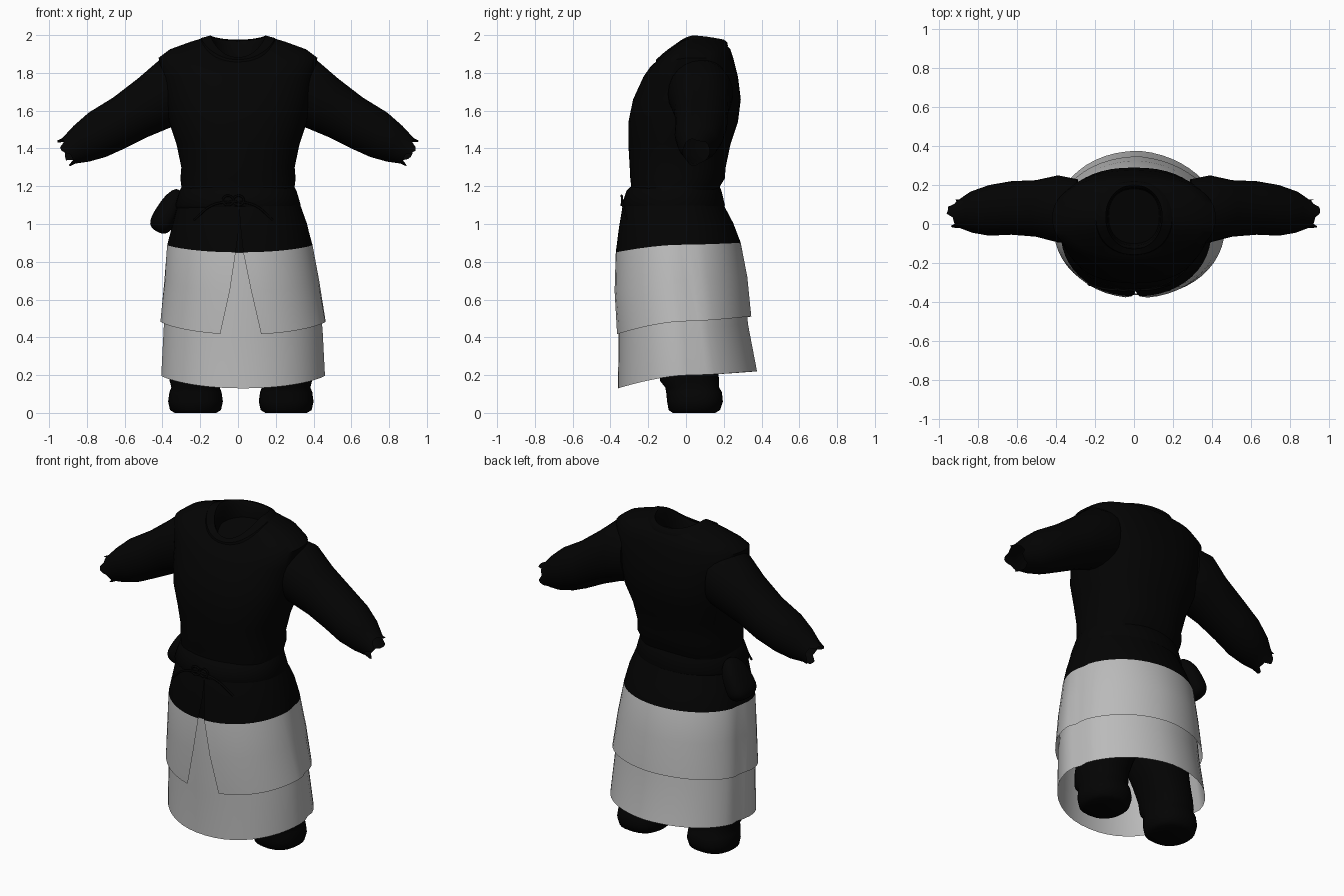
import bpy, bmesh, math, random
from mathutils import Vector

random.seed(3)
cube = bpy.data.objects.get("Cube")
if cube:
    bpy.data.objects.remove(cube, do_unlink=True)


def material(name, value):
    m = bpy.data.materials.new(name)
    m.use_nodes = True
    color = (value, value, value, 1)
    m.diffuse_color = color
    bsdf = m.node_tree.nodes["Principled BSDF"]
    bsdf.inputs["Base Color"].default_value = color
    bsdf.inputs["Roughness"].default_value = 0.9
    return m


BLACK = material("black cloth", 0.001)
GREY = material("grey cloth", 0.5)


def smooth(obj, angle=50):
    bpy.ops.object.select_all(action="DESELECT")
    obj.select_set(True)
    bpy.context.view_layer.objects.active = obj
    bpy.ops.object.shade_smooth_by_angle(angle=math.radians(angle))


def loft(name, rings, mats, closed=True, cap_start=False, cap_end=False, rule=None):
    """Skin a list of point rings; rule(row) gives the material index."""
    bm = bmesh.new()
    rows = [[bm.verts.new(p) for p in ring] for ring in rings]
    n = len(rows[0])
    for r in range(len(rows) - 1):
        for i in range(n if closed else n - 1):
            j = (i + 1) % n
            f = bm.faces.new((rows[r][i], rows[r][j], rows[r + 1][j], rows[r + 1][i]))
            f.material_index = rule(r) if rule else 0
    if cap_start:
        bm.faces.new(rows[0])
    if cap_end:
        bm.faces.new(rows[-1])
    bmesh.ops.recalc_face_normals(bm, faces=bm.faces)
    mesh = bpy.data.meshes.new(name)
    bm.to_mesh(mesh)
    bm.free()
    for m in mats:
        mesh.materials.append(m)
    obj = bpy.data.objects.new(name, mesh)
    bpy.context.collection.objects.link(obj)
    smooth(obj)
    return obj


def section(z, cx, hw, yf, yb, front=0.0, back=0.0, power=2.0, gap=None, crease=0.0,
            pinch=0.0, seg=48):
    """Horizontal rounded section; front and back shift the height there,
    gap opens the front, crease grooves the sides, pinch flattens the back left."""
    pts = []
    cy, hy = (yf + yb) / 2, (yb - yf) / 2
    start, end = (gap * 0.78, gap) if gap else (0, 0)
    count = seg + 1 if gap is not None else seg
    for i in range(count):
        a = -math.pi / 2 + start + i / seg * (2 * math.pi - start - end)
        c, s = math.cos(a), math.sin(a)
        e = 2 / power
        x = math.copysign(abs(c) ** e, c) * hw
        y = math.copysign(abs(s) ** e, s) * hy
        x *= 1 - crease * math.exp(-((y - 0.04) / 0.04) ** 2)
        if c > 0 and s > 0:
            x *= 1 - 2 * pinch * c * s
            y *= 1 - 2 * pinch * c * s
        pts.append((cx + x, cy + y, z + (front if s < 0 else back) * abs(s) ** 1.5))
    return pts


# Tunic body, ending in a dipped neckline with an inner lining
torso = [section(z, 0, w, f, b, df, db, 2.3) for z, w, f, b, df, db in [
    (.80, .27, -.27, .15, 0, 0), (1.06, .29, -.29, .16, 0, 0), (1.2, .30, -.29, .18, 0, 0),
    (1.24, .305, -.295, .205, 0, 0), (1.3, .30, -.298, .21, 0, 0),
    (1.42, .325, -.305, .235, 0, 0),
    (1.54, .365, -.305, .275, 0, 0), (1.66, .385, -.28, .29, 0, 0),
    (1.78, .405, -.225, .275, 0, 0), (1.88, .42, -.19, .25, -.05, 0),
    (1.925, .36, -.17, .235, -.075, 0), (1.965, .25, -.15, .215, -.1, -.02),
    (1.995, .15, -.125, .2, -.12, -.025), (1.97, .135, -.11, .185, -.12, -.02),
    (1.88, .13, -.10, .18, -.1, 0)]]
loft("tunic_body", torso, [BLACK], cap_start=True, cap_end=True)

# Raised neckline trim
trim = [section(z, 0, w, f, b, -.115, -.022, 2.1) for z, w, f, b in [
    (1.965, .205, -.16, .222), (1.985, .195, -.158, .218), (1.998, .145, -.128, .2)]]
loft("neck_trim", trim, [BLACK])

# Sleeves with torn cuffs
SLEEVE = [((.30, 1.89), (.28, 1.53), -.09, .23), ((.42, 1.865), (.36, 1.51), -.095, .25),
          ((.53, 1.77), (.48, 1.46), -.065, .225), ((.66, 1.67), (.60, 1.40), -.055, .22),
          ((.79, 1.59), (.70, 1.355), -.06, .20), ((.87, 1.52), (.79, 1.33), -.045, .17),
          ((.93, 1.455), (.86, 1.32), -.02, .125)]
for side, label in ((1, "left"), (-1, "right")):
    rings = []
    for top, low, y0, y1 in SLEEVE:
        t, b = Vector((top[0], 0, top[1])), Vector((low[0], 0, low[1]))
        ring = []
        for i in range(24):
            a = i * math.tau / 24
            p = (t + b) / 2 + (t - b) / 2 * math.cos(a)
            p.y = (y0 + y1) / 2 + (y1 - y0) / 2 * math.sin(a)
            p.x *= side
            ring.append(p)
        rings.append(ring)
    tatter = []
    for i, p in enumerate(rings[-1]):
        reach = random.uniform(0.02, 0.035) if i % 6 < 3 else 0.002
        tatter.append(p + Vector((side * reach, 0, -reach * 0.5)))
    rings.append(tatter)
    loft(label + "_sleeve", rings, [BLACK], cap_start=True)

# Split overskirt: black waist, grey panels below
over = [section(z, cx, w, f, b, df, db, 2.1, gap, cr, pi) for z, cx, w, f, b, df, db, gap, cr, pi in [
    (1.17, 0, .30, -.31, .175, 0, 0, 0, 0, 0), (1.1, .005, .325, -.335, .2, 0, 0, 0, 0, 0),
    (1.0, .01, .357, -.355, .25, -.02, .005, .01, .01, .01),
    (.89, .01, .387, -.372, .29, -.04, .01, .05, .03, .03),
    (.7, .02, .412, -.38, .325, -.055, .02, .14, .04, .045),
    (.485, .027, .44, -.372, .347, -.07, .025, .26, .04, .06)]]
loft("overskirt", over, [BLACK, GREY], closed=False, rule=lambda r: 1 if r > 2 else 0)

# Long underskirt
under = [section(z, cx, w, f, b, df, db, 2.1, None, .04, pi) for z, cx, w, f, b, df, db, pi in [
    (.89, .01, .37, -.357, .272, -.04, .01, .03), (.7, .02, .395, -.365, .31, -.055, .02, .045),
    (.45, .027, .424, -.357, .328, -.065, .02, .06), (.2, .027, .437, -.36, .376, -.07, .02, .06)]]
loft("underskirt", under, [GREY])

# Belt
belt = [section(z, 0, w, f, b, power=2.1) for z, w, f, b in [
    (1.195, .30, -.295, .18), (1.175, .31, -.315, .188),
    (1.10, .332, -.341, .206), (1.085, .325, -.332, .2)]]
loft("belt", belt, [BLACK])


# Bow and hanging ties
def cord(name, points, cyclic=False):
    curve = bpy.data.curves.new(name, "CURVE")
    curve.dimensions = "3D"
    curve.bevel_depth = 0.006
    curve.bevel_resolution = 2
    sp = curve.splines.new("BEZIER")
    sp.bezier_points.add(len(points) - 1)
    for bp, p in zip(sp.bezier_points, points):
        bp.co = p
        bp.handle_left_type = bp.handle_right_type = "AUTO"
    sp.use_cyclic_u = cyclic
    curve.materials.append(BLACK)
    obj = bpy.data.objects.new(name, curve)
    bpy.context.collection.objects.link(obj)


for side, label in ((1, "left"), (-1, "right")):
    cx = -.025
    cord(label + "_bow_loop", [(cx, -.338, 1.125), (cx + side * .03, -.341, 1.15),
                               (cx + side * .055, -.338, 1.125), (cx + side * .03, -.341, 1.1)], True)
    cord(label + "_tie", [(cx, -.338, 1.12), (cx + side * .11, -.335, 1.10),
                          (cx + side * .21, -.31, 1.02)])

# Pouch hanging at the right hip
bpy.ops.mesh.primitive_uv_sphere_add(segments=24, ring_count=14, radius=1)
pouch = bpy.context.object
pouch.name = "hip_pouch"
for v in pouch.data.vertices:
    p = v.co
    swell = 1 - 0.3 * p.z
    v.co = Vector([math.copysign(abs(c) ** 0.75, c) for c in p])
    v.co.x *= swell
    v.co.y *= swell
pouch.scale = (.06, .095, .125)
pouch.rotation_euler = (0, math.radians(28), 0)
pouch.location = (-.37, .025, 1.07)
pouch.data.materials.append(BLACK)
smooth(pouch)

# Legs with rounded boots and loose trousers meeting at the crotch
for side, label in ((1, "left"), (-1, "right")):
    leg = [section(z, .015 + cx * side, w, f, b, power=2.3, seg=24) for z, cx, w, f, b in [
        (0, .24, .11, -.07, .155), (.015, .24, .135, -.092, .18), (.06, .24, .145, -.10, .195),
        (.11, .24, .138, -.105, .19), (.135, .24, .128, -.11, .175),
        (.17, .24, .137, -.138, .175), (.23, .235, .14, -.142, .17),
        (.32, .21, .15, -.15, .17), (.45, .17, .17, -.17, .18), (.95, .14, .12, -.12, .14)]]
    loft(label + "_leg", leg, [BLACK], cap_start=True, cap_end=True)
